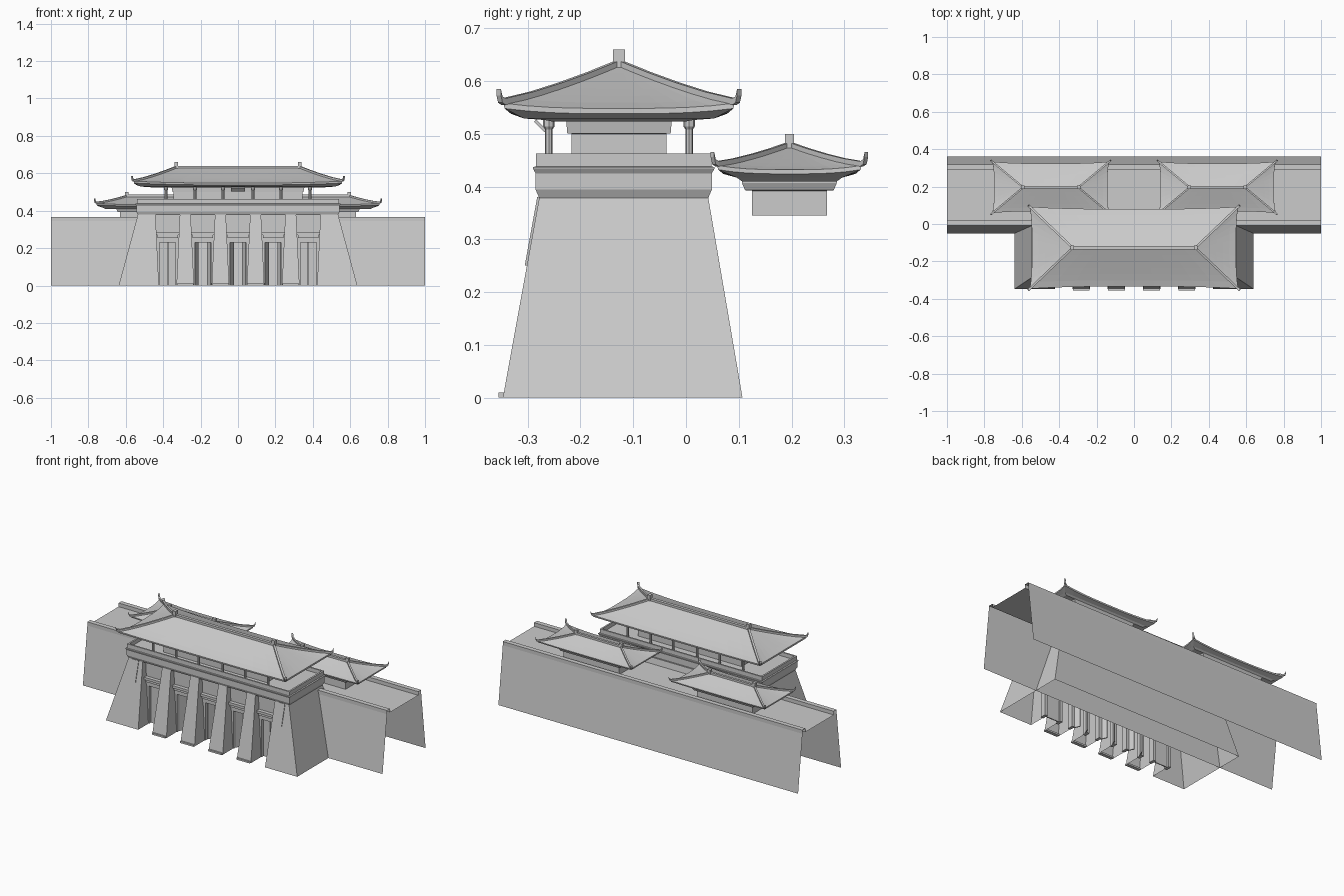
import bpy, bmesh, math
from mathutils import Vector

cube = bpy.data.objects.get("Cube")
if cube:
    bpy.data.objects.remove(cube, do_unlink=True)

stone = bpy.data.materials.new("stone_grey")
stone.use_nodes = True
GREY = (0.6, 0.6, 0.6, 1)
stone.diffuse_color = GREY
stone.node_tree.nodes["Principled BSDF"].inputs["Base Color"].default_value = GREY


def finish(name, bm):
    bmesh.ops.recalc_face_normals(bm, faces=bm.faces)
    mesh = bpy.data.meshes.new(name)
    bm.to_mesh(mesh)
    bm.free()
    mesh.materials.append(stone)
    obj = bpy.data.objects.new(name, mesh)
    bpy.context.collection.objects.link(obj)
    return obj


def loft(name, rings, closed=True, cap_start=False, cap_end=False, skip=lambda i, j: False):
    """Skin a list of point rings that all have the same length."""
    bm = bmesh.new()
    vs = [[bm.verts.new(p) for p in ring] for ring in rings]
    n = len(vs[0])
    for i in range(len(vs) - 1):
        for j in range(n if closed else n - 1):
            if not skip(i, j):
                k = (j + 1) % n
                bm.faces.new((vs[i][j], vs[i][k], vs[i + 1][k], vs[i + 1][j]))
    if cap_start:
        bm.faces.new(vs[0])
    if cap_end:
        bm.faces.new(vs[-1])
    return finish(name, bm)


def rect(cx, cy, hx, hy, z):
    return [(cx - hx, cy - hy, z), (cx + hx, cy - hy, z), (cx + hx, cy + hy, z), (cx - hx, cy + hy, z)]


def tiers(name, cx, cy, steps, cap_start=True, cap_end=True):
    return loft(name, [rect(cx, cy, *s) for s in steps], True, cap_start, cap_end)


def box(name, x0, x1, y0, y1, z0, z1):
    cx, cy, hx, hy = (x0 + x1) / 2, (y0 + y1) / 2, (x1 - x0) / 2, (y1 - y0) / 2
    return tiers(name, cx, cy, [(hx, hy, z0), (hx, hy, z1)])


# Long city wall: one open profile swept along x
profile = [(-.05, 0), (-.008, .345), (-.008, .367), (.02, .367), (.02, .345),
           (.29, .345), (.29, .367), (.318, .367), (.318, .345), (.36, 0)]
loft("city_wall", [[(x, y, z) for y, z in profile] for x in (-1, 1)], closed=False)

# Battered gate tower with five recessed bays
BAYS = [-.376, -.188, 0, .188, .376]
TOP = .38
RECESS_Y = -.25


def tower_plan(z):
    t = z / TOP
    hx, front, back, w = .638 - .103 * t, -.347 + .069 * t, .107 - .065 * t, .047 + .018 * t
    pts = [(-hx, back), (-hx, front)]
    for c in BAYS:
        pts += [(c - w, front), (c - w, RECESS_Y), (c + w, RECESS_Y), (c + w, front)]
    return [(x, y, z) for x, y in pts + [(hx, front), (hx, back)]]


loft("gate_tower", [tower_plan(z) for z in (0, .25, TOP)],
     skip=lambda i, j: i == 0 and 2 < j < 23 and (j - 3) % 4 == 0)

# Pier plinths
for c in (-.282, -.094, .094, .282):
    box("pier_plinth", c - .045, c + .045, -.355, -.335, 0, .01)

# Raised strips beside the outer piers, following the batter
for s in (-1, 1):
    strip = []
    for z, w in ((.25, .016), (TOP, .022)):
        y = -.347 + .069 * z / TOP
        strip.append([(s * .488 - w, y - .004, z), (s * .488 + w, y - .004, z),
                      (s * .488 + w, y + .01, z), (s * .488 - w, y + .01, z)])
    loft("corner_strip", strip, True, True, True)

# Doorways: frame, ledge and two leaves, the middle three open
for c in BAYS:
    for s in (-1, 1):
        a, b = sorted((c + s * .043, c + s * .061))
        box("door_jamb", a, b, RECESS_Y, -.215, 0, .23)
    box("door_lintel", c - .061, c + .061, RECESS_Y - .004, -.215, .23, .25)
    box("door_ledge", c - .061, c + .061, -.272, -.245, .27, .285)
    box("door_ledge_trim", c - .055, c + .055, -.264, -.245, .255, .27)
    angle = 0 if abs(c) > .3 else math.radians(65)
    for s in (-1, 1):
        a, b = sorted((0, -s * .042))
        leaf = box("door_leaf", a, b, -.003, .003, 0, .23)
        leaf.location = (c + s * .043, -.228, 0)
        leaf.rotation_euler.z = -s * angle

# Cornice, terrace floor and parapet
CY = -.118
tiers("cornice_and_parapet", 0, CY,
      [(.535, .16, .378), (.543, .167, .394), (.543, .167, .425), (.549, .172, .434),
       (.549, .172, .437), (.541, .166, .438), (.541, .166, .463), (.531, .157, .463),
       (.531, .157, .44)])


# Hipped roof with upswept corners
def hip_roof(name, cx, cy, hx, hy, rx, z_eave, z_ridge, lift, thick, soffit):
    n = 10

    def ring(ax, ay, z, bend):
        pts = []
        corners = [(-1, -1), (1, -1), (1, 1), (-1, 1)]
        for k in range(4):
            (x0, y0), (x1, y1) = corners[k], corners[(k + 1) % 4]
            for i in range(n):
                u = i / n
                f = abs(2 * u - 1) ** 3 * bend
                pull = 1.2 * lift * (f - bend)
                x, y = x0 + (x1 - x0) * u, y0 + (y1 - y0) * u
                dx, dy = (0, y0) if y0 == y1 else (x0, 0)
                pts.append((cx + x * ax + dx * pull, cy + y * ay + dy * pull, z + lift * f))
        return pts

    def slope(t):
        return (hx + (rx - hx) * t, hy * (1 - t) + .002,
                z_eave + (z_ridge - z_eave) * t ** 1.12, (1 - t) ** 2)

    levels = [slope(i / 6) for i in range(6, -1, -1)]
    levels.append((hx, hy, z_eave - thick, 1))
    levels += [(*s, .0) for s in soffit]
    loft(name, [ring(*v) for v in levels], True, True, True)

    # Hip ridges ending in upturned tips
    for sx in (-1, 1):
        for sy in (-1, 1):
            path = [Vector((cx + sx * a, cy + sy * b, z + lift * f + .003))
                    for a, b, z, f in map(slope, (1, .75, .5, .25, 0))]
            end = path[-1]
            path += [end + Vector((sx * .006, sy * .006, .004)), end + Vector((sx * .01, sy * .009, .018))]
            r = lift * .6
            rings = [[p + Vector((-sy * r * .7, sx * r * .7, -r)), p + Vector((sy * r * .7, -sx * r * .7, -r)),
                      p + Vector((sy * r * .7, -sx * r * .7, r)), p + Vector((-sy * r * .7, sx * r * .7, r))]
                     for p in path]
            loft("hip_ridge", rings, True, True, True)

    # Main ridge with raised ends
    w = lift * 1.1
    box("main_ridge", cx - rx, cx + rx, cy - w * .8, cy + w * .8, z_ridge - .01, z_ridge + .01)
    for s in (-1, 1):
        box("ridge_end", cx + s * rx - .01, cx + s * rx + .01, cy - w, cy + w, z_ridge - .01, z_ridge + .03 * lift / .01)


# Upper hall
HY = -.127
tiers("hall_body", 0, HY, [(.345, .09, .44), (.345, .09, .5), (.35, .098, .501), (.355, .1, .525)])
hip_roof("hall_roof", 0, HY, .557, .217, .33, .548, .63, .01, .01,
         [(.52, .18, .529), (.47, .14, .526), (.45, .125, .523)])

# Hall columns with flared heads
for x in (-.385, -.23, -.08, .08, .23, .385):
    for y in (-.133, .133):
        column = []
        for r, z in ((.007, .44), (.007, .508), (.011, .514), (.011, .528)):
            column.append([(x + r * math.cos(a * math.pi / 4), HY + y + r * math.sin(a * math.pi / 4), z)
                           for a in range(8)])
        loft("hall_column", column, True, True, True)

# Tilted blank plaque under the front eave
plaque = box("front_plaque", -.037, .037, -.003, .003, -.014, .014)
plaque.location = (0, -.276, .515)
plaque.rotation_euler.x = math.radians(45)

# Two side pavilions on the wall
for s in (-1, 1):
    px, py = s * .445, .196
    tiers("pavilion_body", px, py,
          [(.185, .071, .345), (.185, .071, .392), (.198, .084, .393), (.205, .09, .407), (.205, .09, .412)])
    hip_roof("pavilion_roof", px, py, .312, .135, .15, .432, .476, .008, .008,
             [(.28, .1, .417), (.265, .09, .41)])
